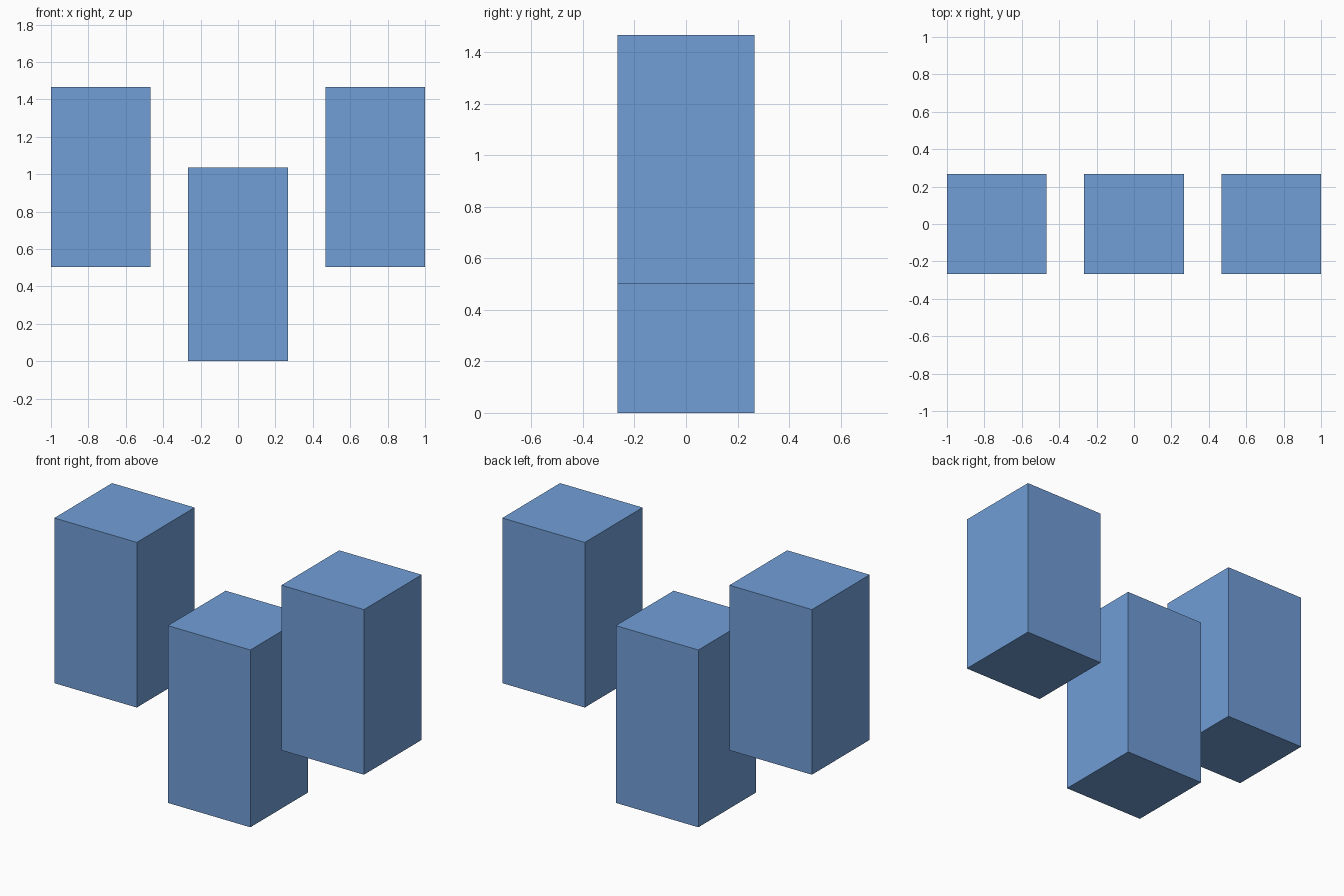
import bpy

if "Cube" in bpy.data.objects:
    bpy.data.objects.remove(bpy.data.objects["Cube"])

WIDTH = 0.533  # square footprint shared by all blocks

blue = bpy.data.materials.new("blue")
blue.diffuse_color = (0.165, 0.342, 0.68, 1.0)
blue.use_nodes = True
blue.node_tree.nodes["Principled BSDF"].inputs["Base Color"].default_value = blue.diffuse_color


def block(name, x, bottom, top):
    bpy.ops.mesh.primitive_cube_add(size=1, location=(x, 0, (bottom + top) / 2))
    obj = bpy.context.object
    obj.name = name
    obj.scale = (WIDTH, WIDTH, top - bottom)
    bpy.ops.object.transform_apply(location=False, rotation=False, scale=True)
    obj.data.materials.append(blue)
    return obj


# Low centre block standing on the ground
block("centre_block", 0, 0, 1.035)

# Raised pair on either side
for side, sign in (("left", -1), ("right", 1)):
    block(side + "_block", sign * (1 - WIDTH / 2), 0.503, 1.467)
